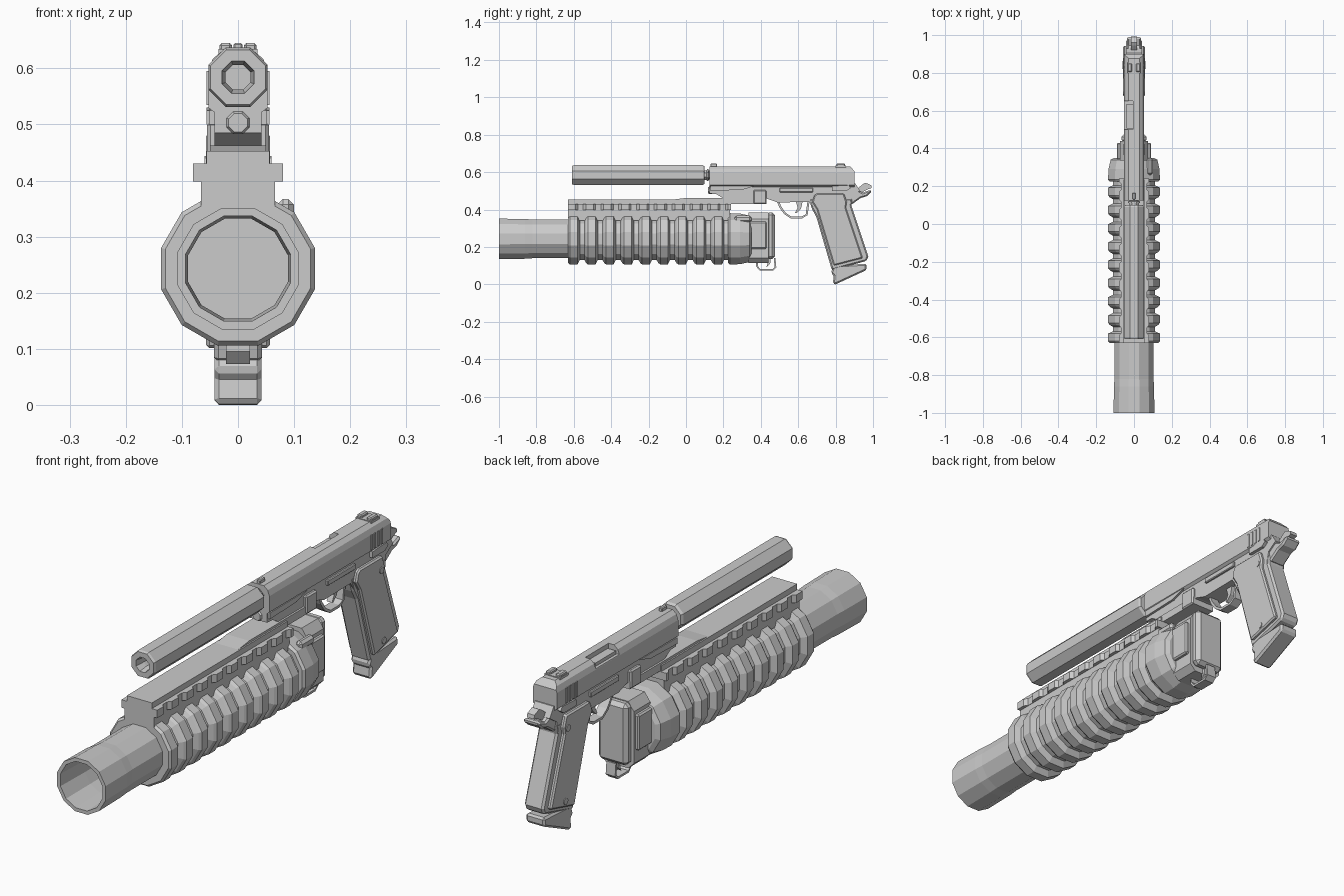
import bpy, bmesh, math
from mathutils import Vector

if "Cube" in bpy.data.objects:
    bpy.data.objects.remove(bpy.data.objects["Cube"])


def finish(name, bm):
    bmesh.ops.recalc_face_normals(bm, faces=bm.faces)
    me = bpy.data.meshes.new(name)
    bm.to_mesh(me)
    bm.free()
    ob = bpy.data.objects.new(name, me)
    bpy.context.collection.objects.link(ob)
    return ob


def bevel(ob, width):
    if width:
        m = ob.modifiers.new("bevel", 'BEVEL')
        m.width, m.segments, m.limit_method = width, 1, 'ANGLE'
        m.angle_limit = math.radians(50)
    return ob


def extrude(name, pts, axis, lo, hi, bev=0):
    """Extrude a 2D outline along x (pts = y,z), y (pts = x,z) or z (pts = x,y)."""
    bm = bmesh.new()
    place = {'x': lambda a, b, t: (t, a, b), 'y': lambda a, b, t: (a, t, b),
             'z': lambda a, b, t: (a, b, t)}[axis]
    rings = [[bm.verts.new(place(a, b, t)) for a, b in pts] for t in (lo, hi)]
    n = len(pts)
    for r in rings:
        bm.faces.new(r)
    for i in range(n):
        j = (i + 1) % n
        bm.faces.new((rings[0][i], rings[0][j], rings[1][j], rings[1][i]))
    return bevel(finish(name, bm), bev)


def box(name, x, y, z, bev=0):
    return extrude(name, [(x[0], y[0]), (x[1], y[0]), (x[1], y[1]), (x[0], y[1])],
                   'z', z[0], z[1], bev)


def lathe(name, prof, zc, sides):
    """Revolve (y, radius) pairs around the y axis at height zc, flat side up."""
    bm = bmesh.new()
    rings = []
    for y, r in prof:
        angs = [(k + .5) * 2 * math.pi / sides for k in range(sides)]
        rings.append([bm.verts.new((r * math.cos(a), y, zc + r * math.sin(a))) for a in angs])
    for a, b in zip(rings, rings[1:]):
        for i in range(sides):
            j = (i + 1) % sides
            bm.faces.new((a[i], a[j], b[j], b[i]))
    bm.faces.new(rings[0])
    bm.faces.new(rings[-1])
    return finish(name, bm)


def cut(ob, cutter):
    cutter.hide_render = True
    cutter.hide_set(True)
    m = ob.modifiers.new("cut", 'BOOLEAN')
    m.operation, m.object, m.solver = 'DIFFERENCE', cutter, 'EXACT'


def ribbon(name, path, thick, half):
    """Bent strip following a y,z path, thickened inwards to its left."""
    inner = []
    for i, p in enumerate(path):
        d = Vector(path[min(i + 1, len(path) - 1)]) - Vector(path[max(i - 1, 0)])
        d.normalize()
        inner.append((p[0] - d.y * thick, p[1] + d.x * thick))
    return extrude(name, path + inner[::-1], 'x', -half, half)


# --- lower launcher: tube, ribbed handguard, collar, receiver ---
ZC = .243
lathe("launcher_barrel", [(-.5, .107), (-.82, .107), (-.86, .11), (-1, .112),
                          (-1, .097), (-.85, .092), (.1, .092)], ZC, 12)
ribs = []
for i in range(9):
    y = -.63 + i * .0965
    ribs += [(y, .134), (y + .01, .142), (y + .05, .142), (y + .062, .116), (y + .086, .116)]
lathe("ribbed_handguard", ribs + [(.235, .116)], ZC, 12)
lathe("rear_collar", [(.225, .134), (.235, .142), (.29, .14), (.34, .128), (.35, .11)], ZC, 12)
rec = [(.05, .115), (.075, .14), (.075, .35), (.05, .385)]
extrude("launcher_receiver", rec + [(-x, z) for x, z in rec[::-1]], 'y', .335, .44)
box("receiver_back_plate", (-.066, .066), (.43, .476), (.135, .385), .015)
for s in (-1, 1):
    box("receiver_side_plate", (s * .078 - .012, s * .078 + .012), (.34, .43), (.19, .335), .006)
box("barrel_latch", (.07, .1), (.26, .35), (.33, .367), .01)

# --- launcher trigger and its guard ---
ribbon("launcher_trigger_guard", [(.375, .14), (.375, .095), (.395, .073), (.465, .073),
                                  (.483, .09), (.478, .14)], .009, .021)
extrude("launcher_trigger", [(.43, .15), (.455, .15), (.45, .11), (.43, .092), (.437, .115)],
        'x', -.012, .012)

# --- scalloped top rail and pistol mount ---
box("rail_neck", (-.066, .066), (-.63, .235), (.34, .402))
edge = []
for i in range(10):
    y = -.63 + i * .0965 * .985
    edge += [(.08, y), (.08, y + .04)]
    if i < 9:
        edge += [(.068, y + .052), (.068, y + .08)]
edge = [(x, min(y, .235)) for x, y in edge[:-1]] + [(.08, .24)]
extrude("wavy_rail", edge + [(-x, y) for x, y in edge[::-1]], 'z', .398, .43)
box("rail_top", (-.056, .056), (-.63, .235), (.425, .453))
extrude("mount_plate", [(-.07, .45), (-.07, .453), (0, .462), (.43, .462), (.43, .43), (.2, .43)],
        'x', -.05, .05)
box("mount_block", (-.055, .055), (.36, .43), (.43, .505), .006)

# --- suppressor ---
lathe("suppressor", [(.1, .03), (.1, .05), (.09, .057), (-.6, .057), (-.61, .053),
                     (-.61, .031), (-.57, .024), (-.2, .024)], .584, 8)
lathe("suppressor_neck", [(.09, .028), (.11, .028), (.112, .034), (.12, .034), (.122, .026),
                          (.15, .026)], .584, 8)

# --- slide with sloped rear, ejection port and sights ---
sec = [(.04, .52), (.053, .53), (.053, .595), (.045, .617), (.028, .631)]
slide = extrude("slide", sec + [(-x, z) for x, z in sec[::-1]], 'y', .125, .9)
cut(slide, box("port_cutter", (-.08, -.004), (.5, .65), (.598, .66)))
cut(slide, extrude("slide_rear_cutter", [(.86, .65), (.905, .6), (.905, .5), (.95, .5), (.95, .65)],
                   'x', -.1, .1))
box("chamber_block", (-.04, -.004), (.505, .635), (.58, .612))
box("front_sight", (-.008, .008), (.13, .165), (.62, .645), .003)
box("rear_sight_base", (-.035, .035), (.8, .855), (.622, .634))
for s in (-1, 1):
    box("rear_sight_post", (s * .022 - .011, s * .022 + .011), (.805, .85), (.63, .645), .004)
    for i in range(4):
        box("grip_serration", (s * .053 - .003, s * .053 + .003),
            (.77 + i * .022, .78 + i * .022), (.535, .595))
lathe("guide_rod", [(.118, .018), (.125, .022), (.2, .022)], .503, 8)

# --- frame ---
extrude("pistol_frame", [(.125, .53), (.125, .485), (.16, .483), (.2, .46), (.44, .455), (.49, .438),
                         (.66, .44), (.69, .39), (.88, .42), (.885, .47), (.93, .5), (.905, .54)],
        'x', -.042, .042)
for s in (-1, 1):
    extrude("frame_side_rail", [(.13, .525), (.13, .5), (.3, .505), (.37, .527)],
            'x', s * .046 - .006, s * .046 + .006)
    box("slide_stop", (s * .046 - .006, s * .046 + .006), (.5, .68), (.492, .515), .003)
    extrude("safety_lever", [(.78, .5), (.86, .5), (.88, .515), (.87, .53), (.78, .525)],
            'x', s * .048 - .008, s * .048 + .008)

# --- trigger, guard, hammer and beavertail ---
ribbon("trigger_guard", [(.485, .445), (.5, .41), (.525, .375), (.56, .352), (.62, .352),
                         (.65, .37), (.66, .44)], .011, .02)
extrude("trigger", [(.585, .45), (.625, .45), (.615, .405), (.59, .38), (.583, .383), (.597, .41)],
        'x', -.012, .012)
extrude("hammer", [(.895, .515), (.92, .515), (.945, .535), (.96, .543), (.99, .53), (.993, .515),
                   (.965, .505), (.94, .49), (.9, .485)], 'x', -.016, .016)
extrude("beavertail", [(.87, .43), (.89, .43), (.935, .462), (.965, .47), (.994, .495), (.985, .505),
                       (.945, .49), (.88, .52)], 'x', -.036, .036, .008)

# --- grip, side panels, screws and magazine base ---
extrude("grip", [(.655, .46), (.675, .4), (.697, .36), (.78, .075), (.965, .125), (.975, .15),
                 (.885, .42), (.89, .46)], 'x', -.043, .043, .008)
panel = [(.685, .475), (.675, .44), (.7, .4), (.712, .36), (.79, .1), (.945, .14), (.855, .41),
         (.86, .44), (.845, .485), (.7, .485)]
for s in (-1, 1):
    extrude("grip_panel", panel, 'x', s * .047 - .01, s * .047 + .01, .006)
    for cy, cz in ((.835, .43), (.85, .14)):
        extrude("panel_screw", [(cy + .014 * math.cos(k * math.pi / 4), cz + .014 * math.sin(k * math.pi / 4))
                                for k in range(8)], 'x', s * .055 - .005, s * .055 + .005)
extrude("magazine_base", [(.775, .062), (.79, .045), (.785, .004), (.8, 0), (.965, .076), (.965, .11),
                          (.79, .1)], 'x', -.042, .042, .008)
